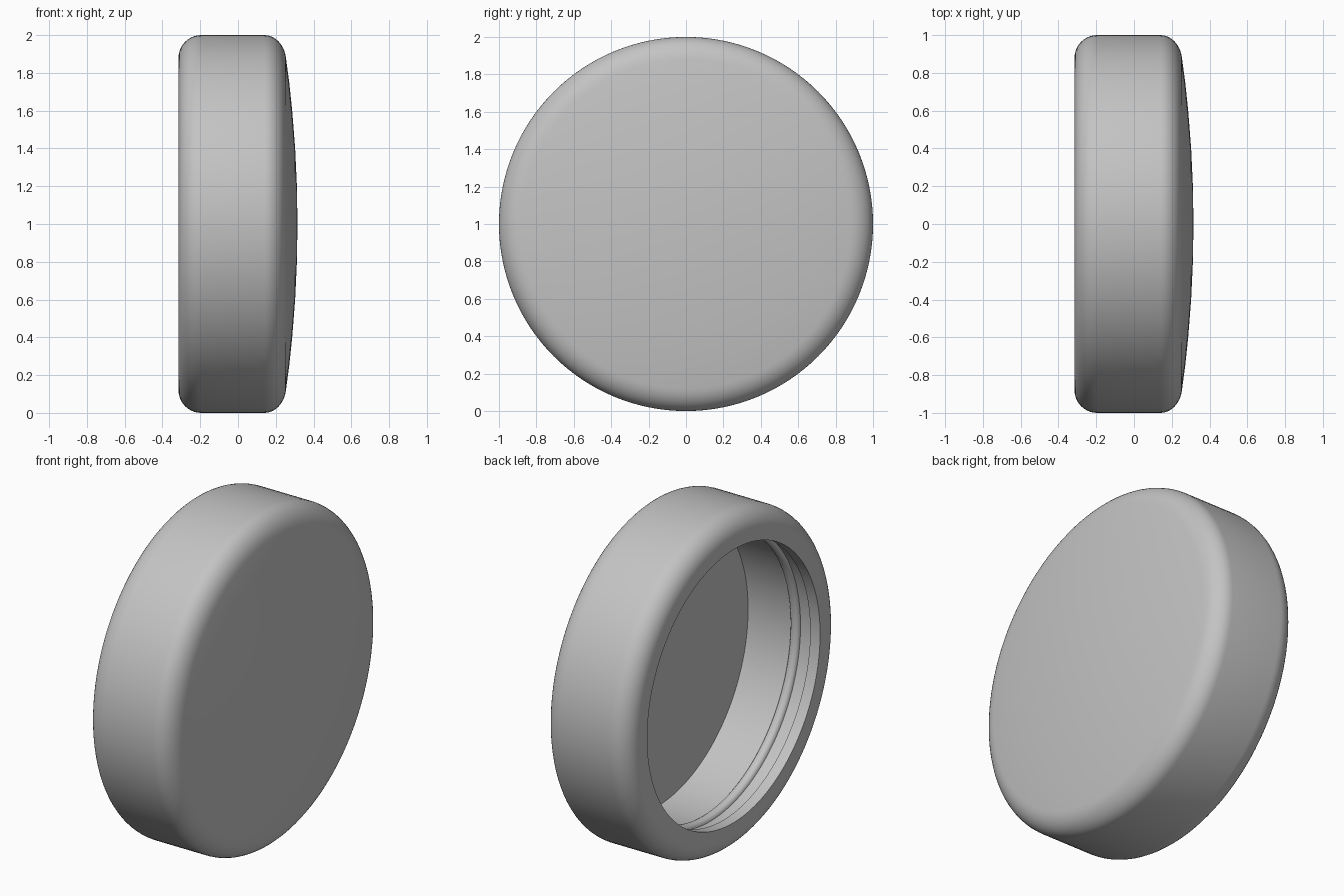
import bpy
import bmesh
from math import sin, cos, pi, radians
from mathutils import Vector, Matrix

cube = bpy.data.objects.get("Cube")
if cube:
    bpy.data.objects.remove(cube, do_unlink=True)

grey = bpy.data.materials.new("plain grey")
grey.use_nodes = True
grey.diffuse_color = (0.55, 0.55, 0.55, 1)
grey.node_tree.nodes["Principled BSDF"].inputs["Base Color"].default_value = (0.55, 0.55, 0.55, 1)


def arc(cx, cr, rx, rr, start, end, steps):
    """Points of an elliptical arc as (axial position, radius)."""
    angles = [radians(start + (end - start) * i / steps) for i in range(steps + 1)]
    return [(cx + rx * cos(a), cr + rr * sin(a)) for a in angles]


def lathe(name, profile, segments=128):
    """Revolve a profile around the x axis, one unit above the ground."""
    bm = bmesh.new()
    verts = [bm.verts.new((x, 0, r)) for x, r in profile]
    edges = [bm.edges.new(pair) for pair in zip(verts, verts[1:])]
    bmesh.ops.spin(bm, geom=verts + edges, cent=(0, 0, 0), axis=(1, 0, 0),
                   angle=2 * pi, steps=segments, use_merge=True)
    bmesh.ops.remove_doubles(bm, verts=bm.verts, dist=0.0001)
    bmesh.ops.recalc_face_normals(bm, faces=bm.faces)
    bmesh.ops.translate(bm, verts=bm.verts, vec=(0, 0, 1))
    mesh = bpy.data.meshes.new(name)
    bm.to_mesh(mesh)
    bm.free()
    mesh.materials.append(grey)
    obj = bpy.data.objects.new(name, mesh)
    bpy.context.collection.objects.link(obj)
    bpy.ops.object.select_all(action='DESELECT')
    obj.select_set(True)
    bpy.context.view_layer.objects.active = obj
    bpy.ops.object.shade_smooth_by_angle(angle=radians(30))
    return obj


# Gently domed closed face, rounded shoulders and side wall
dome = [(0.315 - 0.078 * r * r, r) for r in (0, 0.2, 0.4, 0.6, 0.75)]
front_shoulder = arc(0.14, 0.86, 0.115, 0.14, 8, 90, 10)
back_shoulder = arc(-0.195, 0.88, 0.12, 0.12, 90, 180, 10)

# Open rim with a shallow lip, a retaining ridge and the flat floor
lip = [(-0.315, 0.815), (-0.25, 0.815), (-0.235, 0.845), (-0.165, 0.845)]
ridge = arc(-0.135, 0.845, 0.03, 0.025, 180, 360, 8)
floor = [(0.185, 0.85), (0.185, 0)]

lathe("cap", dome + front_shoulder + back_shoulder + lip + ridge + floor)
